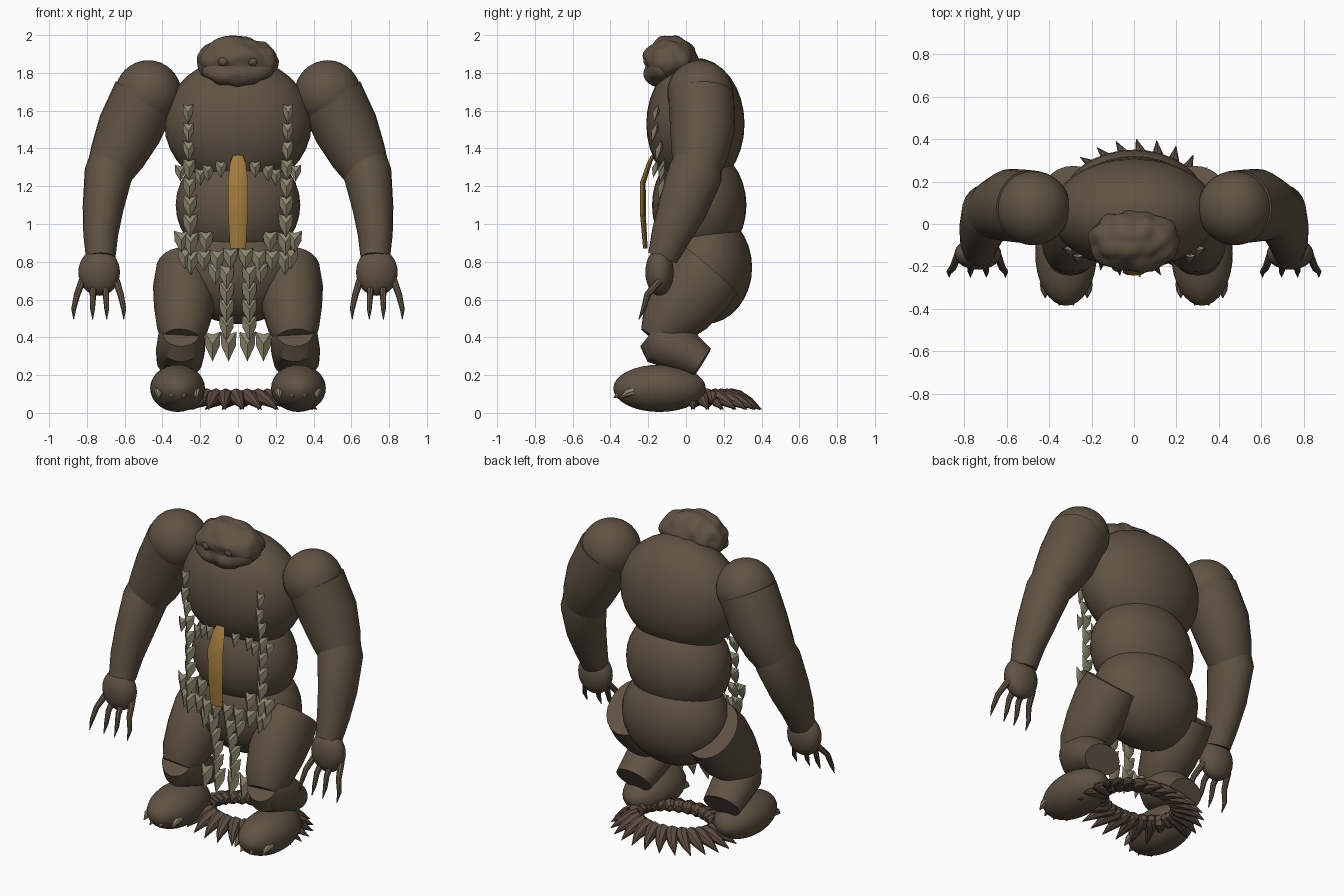
import bpy, bmesh, math
from mathutils import Vector, noise

if "Cube" in bpy.data.objects:
    bpy.data.objects.remove(bpy.data.objects["Cube"])


def material(name, rgb):
    m = bpy.data.materials.new(name)
    m.use_nodes = True
    m.diffuse_color = (*rgb, 1)
    m.node_tree.nodes["Principled BSDF"].inputs["Base Color"].default_value = (*rgb, 1)
    return m


HIDE = material("brown_hide", (0.115, 0.085, 0.055))
TAIL = material("tail_brown", (0.105, 0.07, 0.05))
SCALE = material("scale_green_grey", (0.25, 0.23, 0.15))
GOLD = material("ochre_plate", (0.36, 0.2, 0.045))


def finish(name, bm, mat):
    bmesh.ops.recalc_face_normals(bm, faces=bm.faces)
    mesh = bpy.data.meshes.new(name)
    bm.to_mesh(mesh)
    bm.free()
    mesh.materials.append(mat)
    ob = bpy.data.objects.new(name, mesh)
    bpy.context.collection.objects.link(ob)
    return ob


def ellipsoid(name, c, r, mat=HIDE, seg=32, lumps=0):
    bm = bmesh.new()
    bmesh.ops.create_uvsphere(bm, u_segments=seg, v_segments=seg // 2, radius=1)
    for v in bm.verts:
        n = v.co.copy()
        v.co = Vector([c[i] + n[i] * r[i] for i in range(3)])
        if lumps:
            v.co += n * lumps * noise.noise(v.co * 14)
    return finish(name, bm, mat)


def add_tube(bm, pts, radii, sides):
    """Loft of oval rings; each radius is (sideways, across) or one number."""
    pts = [Vector(p) for p in pts]
    rings = []
    for i, (p, r) in enumerate(zip(pts, radii)):
        rx, rn = r if isinstance(r, tuple) else (r, r)
        t = (pts[min(i + 1, len(pts) - 1)] - pts[max(i - 1, 0)]).normalized()
        ref = Vector((1, 0, 0)) if abs(t.x) < 0.8 else Vector((0, 1, 0))
        side = (ref - t * ref.dot(t)).normalized()
        across = t.cross(side)
        angles = [2 * math.pi * k / sides for k in range(sides)]
        rings.append([bm.verts.new(p + side * rx * math.cos(a) + across * rn * math.sin(a))
                      for a in angles])
    for a, b in zip(rings, rings[1:]):
        for k in range(sides):
            j = (k + 1) % sides
            bm.faces.new((a[k], a[j], b[j], b[k]))
    bm.faces.new(rings[0])
    bm.faces.new(rings[-1])


def tube(name, pts, radii, mat=HIDE, sides=24):
    bm = bmesh.new()
    add_tube(bm, pts, radii, sides)
    return finish(name, bm, mat)


# Torso and head
TORSO = {"chest": ((0, 0.05, 1.53), (0.39, 0.26, 0.35)),
         "abdomen": ((0, 0.07, 1.1), (0.33, 0.25, 0.31)),
         "hips": ((0, 0.1, 0.77), (0.34, 0.25, 0.3))}
for part, (c, r) in TORSO.items():
    ellipsoid(part, c, r)
ellipsoid("head", (0, -0.08, 1.86), (0.215, 0.14, 0.135), seg=64, lumps=0.022)
ellipsoid("brow", (0, -0.13, 1.81), (0.19, 0.09, 0.08), seg=48, lumps=0.02)

# Limbs, mirrored left and right
for s, tag in ((1, "left"), (-1, "right")):
    def P(*pts):
        return [(s * x, y, z) for x, y, z in pts]

    ellipsoid(f"{tag}_eye", (s * 0.078, -0.205, 1.86), (0.026, 0.02, 0.024), seg=16)
    ellipsoid(f"{tag}_shoulder", (s * 0.475, 0.075, 1.692), (0.175, 0.175, 0.175))
    tube(f"{tag}_upper_arm", P((0.49, 0.08, 1.68), (0.575, 0.088, 1.5), (0.64, 0.07, 1.36),
                               (0.69, 0.05, 1.26)), (0.174, 0.172, 0.148, 0.12))
    tube(f"{tag}_forearm", P((0.66, 0.07, 1.36), (0.685, 0.05, 1.27), (0.715, -0.02, 1.08),
                             (0.727, -0.08, 0.94), (0.727, -0.125, 0.82)),
         (0.12, (0.128, 0.145), (0.108, 0.13), (0.092, 0.105), (0.078, 0.08)))
    ellipsoid(f"{tag}_hand", (s * 0.735, -0.14, 0.745), (0.11, 0.075, 0.125))
    for i, (root, tip) in enumerate(((0.645, 0.605), (0.705, 0.695), (0.765, 0.77), (0.825, 0.87))):
        mid = root * 0.4 + tip * 0.6
        tube(f"{tag}_finger_{i}", P((root, -0.14, 0.7), (mid, -0.205, 0.625), (tip, -0.225, 0.55),
                                    (tip, -0.25, 0.495)), (0.02, 0.017, 0.013, 0.002), sides=8)
    tube(f"{tag}_thigh", P((0.28, 0.135, 0.755), (0.285, 0.06, 0.67), (0.285, -0.03, 0.56),
                           (0.295, -0.12, 0.45), (0.3, -0.165, 0.39)),
         ((0.155, 0.185), (0.165, 0.195), (0.16, 0.18), (0.135, 0.135), (0.1, 0.09)))
    tube(f"{tag}_shin", P((0.3, -0.18, 0.43), (0.3, -0.13, 0.39), (0.305, -0.02, 0.33),
                          (0.31, 0.085, 0.265)),
         ((0.1, 0.1), (0.125, 0.14), (0.13, 0.12), (0.12, 0.088)))
    ellipsoid(f"{tag}_foot", (s * 0.32, -0.14, 0.13), (0.145, 0.245, 0.125))
    for i in range(4):
        x, back = 0.22 + 0.066 * i, 0.035 * abs(i - 1.5)
        tube(f"{tag}_toe_claw_{i}", P((x, back - 0.33, 0.115), (x, back - 0.365, 0.105),
                                      (x, back - 0.4, 0.08)),
             (0.026, 0.021, 0.003), SCALE, 8)

# Belly plate
tube("belly_plate", [(0, -0.175, 1.36), (0, -0.195, 1.32), (0, -0.228, 1.22), (0, -0.228, 1.05),
                     (0, -0.215, 0.87)],
     ((0.028, 0.01), (0.042, 0.012), (0.054, 0.015), (0.052, 0.015), (0.042, 0.012)), GOLD, 8)


def front_y(x, z):
    """Front surface of the torso, hanging straight below it."""
    best = -0.1
    for c, r in TORSO.values():
        k = 1 - (x / r[0]) ** 2 - ((z - c[2]) / r[2]) ** 2
        if k > 0:
            best = min(best, c[1] - r[1] * math.sqrt(k))
    return best


# Pointed ridged scale: outline as (across, up, outward)
OUTLINE = ((-0.5, 0.4, 0), (0, 0.3, 0.2), (0.5, 0.4, 0), (0.45, -0.1, 0),
           (0, -0.65, 0.25), (-0.45, -0.1, 0))


def add_scale(bm, x, z, w, h):
    y = front_y(x, z) - 0.012

    def vert(a, b, o):
        return bm.verts.new((x + a * w, y - o * w - 0.12 * h * (0.4 - b), z + b * h))
    rim = [vert(*p) for p in OUTLINE]
    ridge, back = vert(0, -0.05, 0.45), vert(0, 0, -0.2)
    for i, v in enumerate(rim):
        n = rim[(i + 1) % len(rim)]
        bm.faces.new((v, n, ridge))
        bm.faces.new((n, v, back))


bm = bmesh.new()
for s in (1, -1):
    for i in range(9):  # chest strap
        add_scale(bm, s * (0.265 - 0.002 * i), 1.595 - 0.098 * i, 0.055 + 0.004 * i, 0.1 + 0.003 * i)
    for x, z in ((0.305, 1.28), (0.16, 1.28), (0.09, 1.3), (0.2, 1.26)):  # rib belt
        add_scale(bm, s * x, z, 0.06, 0.085)
    for x, z in ((0.3, 0.92), (0.17, 0.92), (0.28, 0.83), (0.18, 0.82), (0.11, 0.82),
                 (0.04, 0.83), (0.12, 0.75)):  # waist belt
        add_scale(bm, s * x, z, 0.078, 0.11)
    for i in range(4):  # hanging apron
        add_scale(bm, s * 0.06, 0.735 - 0.09 * i, 0.08, 0.125)
    for x, z in ((0.05, 0.37), (0.135, 0.37)):
        add_scale(bm, s * x, z, 0.085, 0.15)
finish("chest_and_apron_scales", bm, SCALE)

# Ring of overlapping spikes on the ground
bm = bmesh.new()
COUNT = 26
for i in range(COUNT):
    a = 2 * math.pi * i / COUNT
    path = []
    for out, z in ((-0.03, 0.085), (0, 0.088), (0.04, 0.08), (0.1, 0.055), (0.16, 0.018)):
        b = a + out * 0.9
        path.append((0.02 + (0.24 + out) * math.cos(b), 0.075 + (0.165 + out) * math.sin(b), z))
    add_tube(bm, path, (0.018, 0.042, 0.04, 0.025, 0.002), 8)
finish("tail_spike_ring", bm, TAIL)

# Smooth shading, keeping hard edges
for ob in bpy.context.scene.objects:
    ob.select_set(ob.type == 'MESH')
    if ob.type == 'MESH':
        bpy.context.view_layer.objects.active = ob
bpy.ops.object.shade_smooth_by_angle(angle=math.radians(35))
